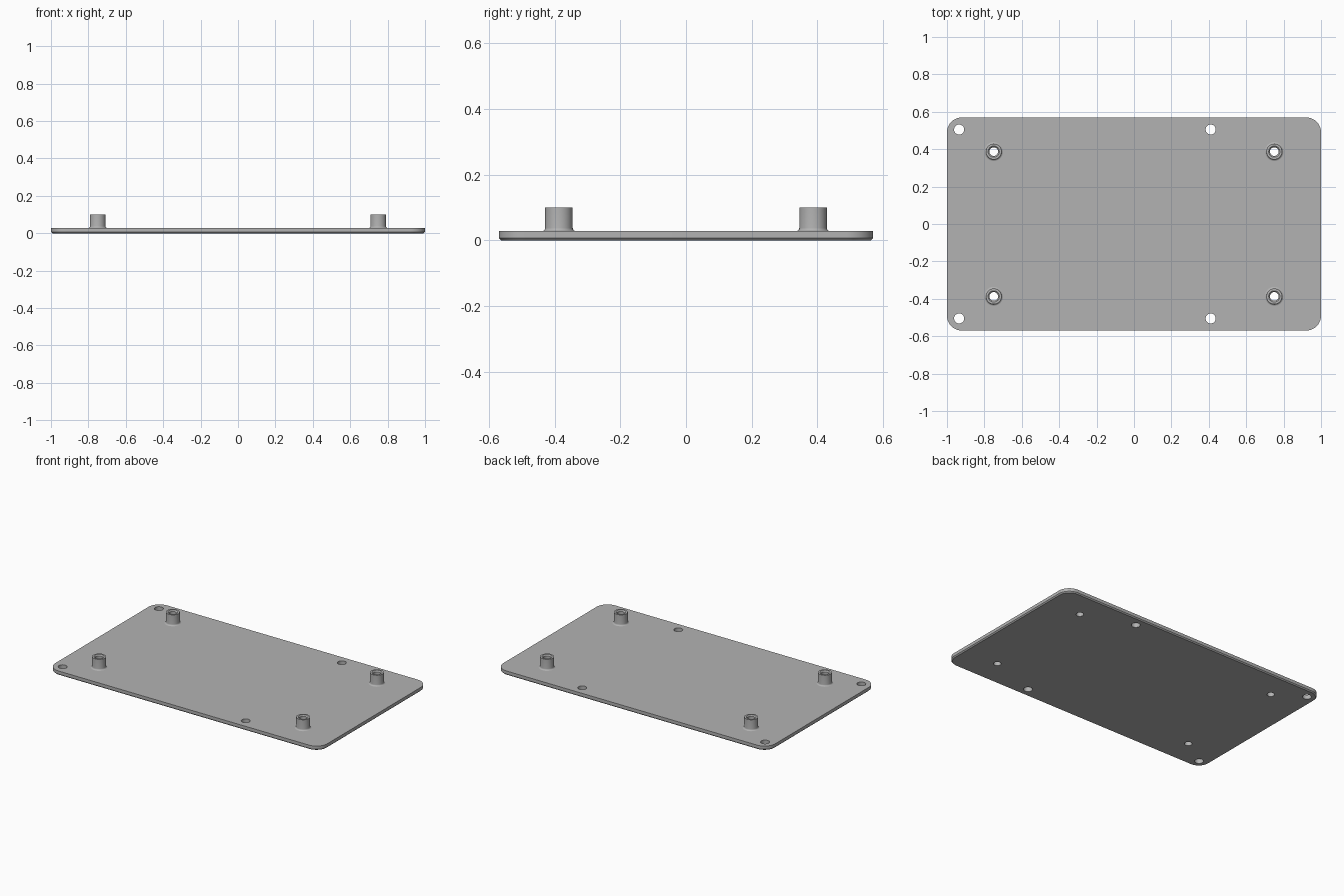
import bpy, bmesh
from math import sin, cos, pi, radians

cube = bpy.data.objects.get("Cube")
if cube:
    bpy.data.objects.remove(cube)

HALF_X, HALF_Y, THICK, CORNER, CHAMFER = 1.0, 0.57, 0.028, 0.08, 0.007
POSTS = [(sx * 0.75, sy * 0.387) for sx in (-1, 1) for sy in (-1, 1)]
SCREW_HOLES = [(x, sy * 0.505) for x in (-0.935, 0.41) for sy in (-1, 1)]
BORE, HOLE = 0.023, 0.027

grey = bpy.data.materials.new("plain grey")
grey.use_nodes = True
grey.diffuse_color = (0.45, 0.45, 0.45, 1)
grey.node_tree.nodes["Principled BSDF"].inputs["Base Color"].default_value = grey.diffuse_color


def finish(bm, name):
    """Turn a bmesh into a shaded object with the grey material."""
    bmesh.ops.recalc_face_normals(bm, faces=bm.faces)
    mesh = bpy.data.meshes.new(name)
    bm.to_mesh(mesh)
    bm.free()
    mesh.materials.append(grey)
    obj = bpy.data.objects.new(name, mesh)
    bpy.context.collection.objects.link(obj)
    bpy.ops.object.select_all(action='DESELECT')
    obj.select_set(True)
    bpy.context.view_layer.objects.active = obj
    bpy.ops.object.shade_smooth_by_angle(angle=radians(30))
    return obj


def circle(cx, cy, r, n=32):
    return [(cx + r * cos(2 * pi * i / n), cy + r * sin(2 * pi * i / n)) for i in range(n)]


def rounded_outline(inset, steps=10):
    """Rounded rectangle, drawn in from the plate edge by inset."""
    r = CORNER - inset
    points = []
    for k, (sx, sy) in enumerate([(1, 1), (-1, 1), (-1, -1), (1, -1)]):
        for i in range(steps + 1):
            a = (k + i / steps) * pi / 2
            points.append((sx * (HALF_X - CORNER) + r * cos(a),
                           sy * (HALF_Y - CORNER) + r * sin(a)))
    return points


def ring(bm, points, z):
    return [bm.verts.new((x, y, z)) for x, y in points]


def wall(bm, a, b):
    """Quads between two rings of equal length."""
    for i in range(len(a)):
        j = (i + 1) % len(a)
        bm.faces.new((a[i], a[j], b[j], b[i]))


# Base plate with rounded corners, chamfered underside and through holes
bm = bmesh.new()
outer = [ring(bm, rounded_outline(CHAMFER), 0),
         ring(bm, rounded_outline(0), CHAMFER),
         ring(bm, rounded_outline(0), THICK)]
wall(bm, outer[0], outer[1])
wall(bm, outer[1], outer[2])
lower, upper = [outer[0]], [outer[2]]
for centres, radius in ((POSTS, BORE), (SCREW_HOLES, HOLE)):
    for x, y in centres:
        low = ring(bm, circle(x, y, radius), 0)
        top = ring(bm, circle(x, y, radius), THICK)
        wall(bm, low, top)
        lower.append(low)
        upper.append(top)
for loops in (lower, upper):
    edges = [bm.edges.get((l[i - 1], l[i])) for l in loops for i in range(len(l))]
    bmesh.ops.triangle_fill(bm, use_beauty=True, use_dissolve=False, edges=edges)
finish(bm, "base_plate")

# Hollow posts: filleted foot, straight barrel, countersunk bore
fillet = [(0.051 - 0.009 * sin(a), THICK + 0.01 * (1 - cos(a)))
          for a in (i * pi / 10 for i in range(6))]
profile = fillet + [(0.042, 0.1), (0.030, 0.1), (BORE, 0.093), (BORE, THICK)]
for x, y in POSTS:
    bm = bmesh.new()
    rings = [ring(bm, circle(x, y, r), z) for r, z in profile]
    for a, b in zip(rings, rings[1:]):
        wall(bm, a, b)
    wall(bm, rings[-1], rings[0])
    side = "left" if x > 0 else "right"
    end = "back" if y > 0 else "front"
    finish(bm, f"{end}_{side}_post")
